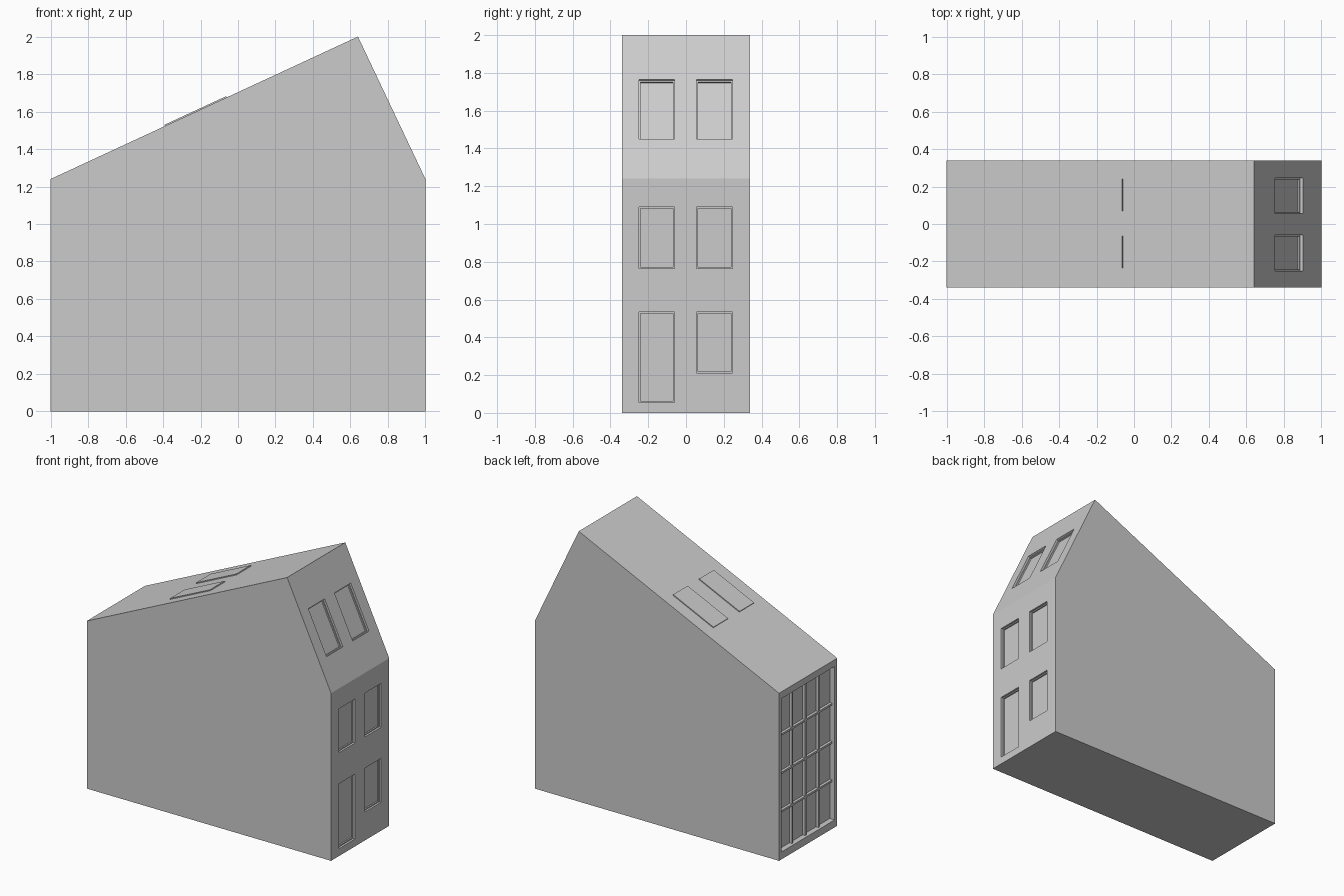
import bpy
import bmesh
from mathutils import Matrix, Vector

if "Cube" in bpy.data.objects:
    bpy.data.objects.remove(bpy.data.objects["Cube"])

grey = bpy.data.materials.new("light grey")
grey.use_nodes = True
GREY = (0.6, 0.6, 0.6, 1)
grey.diffuse_color = GREY
grey.node_tree.nodes["Principled BSDF"].inputs["Base Color"].default_value = GREY

HALF_DEPTH = 0.34
EAVES = 1.24
RIDGE = Vector((0.64, 0, 2))
EAVE_R = Vector((1, 0, EAVES))
EAVE_L = Vector((-1, 0, EAVES))


def finish(name, bm):
    bmesh.ops.recalc_face_normals(bm, faces=bm.faces)
    mesh = bpy.data.meshes.new(name)
    bm.to_mesh(mesh)
    bm.free()
    mesh.materials.append(grey)
    obj = bpy.data.objects.new(name, mesh)
    bpy.context.collection.objects.link(obj)
    return obj


def plane_box(bm, low, high, y0, y1, inner, outer, inset=0.0):
    """Box on the plane running from low to high, between two offsets along its outward normal."""
    up = (high - low).normalized()
    side = Vector((0, 1, 0))
    normal = side.cross(up)
    centre = (low + high) / 2 + side * (y0 + y1) / 2 + normal * (inner + outer) / 2
    size = (y1 - y0 - 2 * inset, (high - low).length - 2 * inset, outer - inner)
    frame = Matrix((side, up, normal)).transposed().to_4x4()
    bmesh.ops.create_cube(bm, size=1, matrix=Matrix.Translation(centre) @ frame @ Matrix.Diagonal((*size, 1)))


def cut(target, boxes, depth, inset):
    """Sink a recess into the target for every listed opening."""
    bm = bmesh.new()
    for low, high, y0, y1 in boxes:
        plane_box(bm, low, high, y0, y1, -depth, 0.05, inset)
    cutter = finish("recess_cutter", bm)
    cutter.hide_render = True
    mod = target.modifiers.new("recess", "BOOLEAN")
    mod.operation = "DIFFERENCE"
    mod.solver = "EXACT"
    mod.object = cutter
    bpy.context.view_layer.objects.active = target
    bpy.ops.object.modifier_apply(modifier=mod.name)
    bpy.data.objects.remove(cutter)


# House body: gable profile extruded through its depth
bm = bmesh.new()
profile = [Vector((-1, 0, 0)), Vector((1, 0, 0)), EAVE_R, RIDGE, EAVE_L]
gable = bm.faces.new([bm.verts.new(p - Vector((0, HALF_DEPTH, 0))) for p in profile])
extruded = bmesh.ops.extrude_face_region(bm, geom=[gable])["geom"]
bmesh.ops.translate(bm, vec=(0, 2 * HALF_DEPTH, 0),
                    verts=[g for g in extruded if isinstance(g, bmesh.types.BMVert)])
bm.normal_update()
if gable.is_valid is False:
    gable = None
house = finish("house_body", bm)


def on_slope(z):
    return EAVE_R.lerp(RIDGE, (z - EAVES) / (RIDGE.z - EAVES))


def on_wall(z, x=1):
    return Vector((x, 0, z))


# Door, wall windows and steep roof windows
LEFT, RIGHT = (-0.25, -0.06), (0.055, 0.245)
openings = [(on_wall(0.055), on_wall(0.535), *LEFT),
            (on_wall(0.21), on_wall(0.535), *RIGHT)]
for ys in (LEFT, RIGHT):
    openings.append((on_wall(0.765), on_wall(1.09), *ys))
    openings.append((on_slope(1.45), on_slope(1.765), *ys))
cut(house, openings, 0.015, 0)
cut(house, openings, 0.025, 0.008)

# Tall glazed opening in the opposite wall (its outward normal faces -x)
bm = bmesh.new()
GLASS_Y, GLASS_LOW, GLASS_HIGH, GLASS_DEPTH = 0.31, 0.055, 1.19, 0.04
bmesh.ops.create_cube(bm, size=1, matrix=Matrix.Translation((-1, 0, (GLASS_LOW + GLASS_HIGH) / 2))
                      @ Matrix.Diagonal((2 * GLASS_DEPTH, 2 * GLASS_Y, GLASS_HIGH - GLASS_LOW, 1)))
cutter = finish("glazing_cutter", bm)
cutter.hide_render = True
mod = house.modifiers.new("glazing", "BOOLEAN")
mod.operation = "DIFFERENCE"
mod.solver = "EXACT"
mod.object = cutter
bpy.context.view_layer.objects.active = house
bpy.ops.object.modifier_apply(modifier=mod.name)
bpy.data.objects.remove(cutter)

# Glazing bars: four columns by four rows
BAR, BAR_DEPTH = 0.014, 0.02
bar_x = -1 + GLASS_DEPTH - BAR_DEPTH / 2
height = GLASS_HIGH - GLASS_LOW
bm = bmesh.new()
for i in range(1, 4):
    t = i / 4
    for centre, size in (
            ((bar_x, GLASS_Y * (2 * t - 1), GLASS_LOW + height / 2), (BAR_DEPTH, BAR, height)),
            ((bar_x, 0, GLASS_LOW + height * t), (BAR_DEPTH, 2 * GLASS_Y, BAR))):
        bmesh.ops.create_cube(bm, size=1, matrix=Matrix.Translation(centre) @ Matrix.Diagonal((*size, 1)))
finish("glazing_bars", bm)


# Skylights: thin plates on the long roof slope
def on_roof(x):
    return EAVE_L.lerp(RIDGE, (x - EAVE_L.x) / (RIDGE.x - EAVE_L.x))


for name, y0, y1 in (("skylight_front", -0.235, -0.065), ("skylight_back", 0.07, 0.24)):
    bm = bmesh.new()
    plane_box(bm, on_roof(-0.06), on_roof(-0.39), y0, y1, -0.004, 0.007)
    finish(name, bm)
